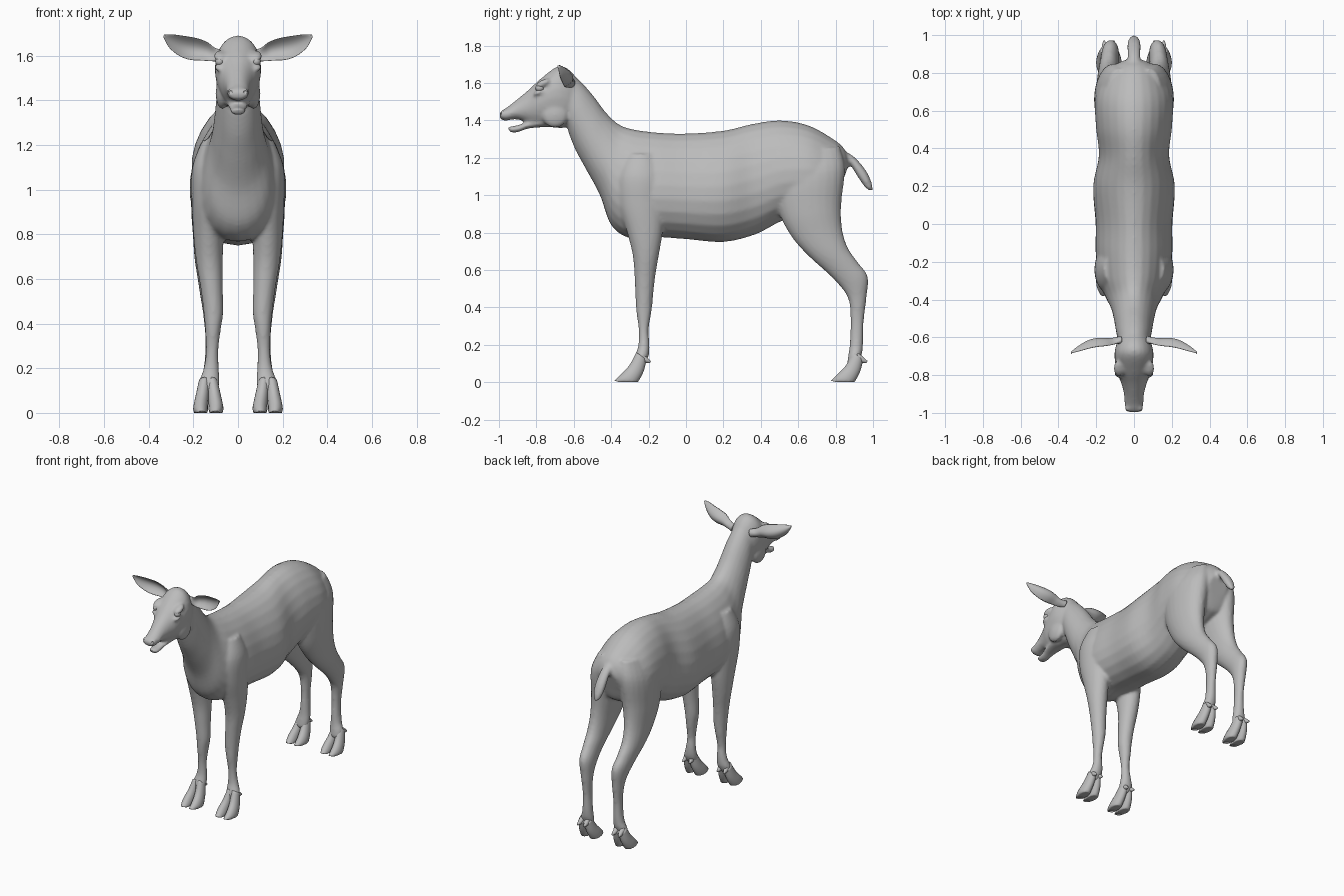
import bpy, bmesh, math
from mathutils import Vector, Matrix

grey = bpy.data.materials.new("plain_grey")
grey.diffuse_color = (0.5, 0.5, 0.5, 1)


def spline(rows, steps):
    """Catmull-Rom interpolation of the section rows."""
    out = []
    for i in range(len(rows) - 1):
        p = [rows[max(0, min(len(rows) - 1, i + k))] for k in (-1, 0, 1, 2)]
        for s in range(steps):
            t = s / steps
            out.append([b + 0.5 * t * (c - a + t * (2*a - 5*b + 4*c - d + t * (3*(b - c) + d - a)))
                        for a, b, c, d in zip(*p)])
    return out + [list(rows[-1])]


def loft(bm, rows, side=1, sides=24, steps=5):
    """Row: edge point A (y, z), edge point B (y, z), centre x, half width, egg shape."""
    rings, made = [], []
    for ay, az, by, bz, cx, w, egg in spline(rows, steps):
        ring = []
        for k in range(sides):
            a = 2 * math.pi * k / sides
            c, s = math.cos(a), math.sin(a)
            x = side * (cx + w * s * (1 - egg * c))
            ring.append(bm.verts.new((x, (ay + by) / 2 + c * (ay - by) / 2,
                                      max(0, (az + bz) / 2 + c * (az - bz) / 2))))
        rings.append(ring)
    for r, q in zip(rings, rings[1:]):
        for k in range(sides):
            j = (k + 1) % sides
            made.append(bm.faces.new((r[k], r[j], q[j], q[k])))
    made += [bm.faces.new(rings[0]), bm.faces.new(rings[-1])]
    bmesh.ops.recalc_face_normals(bm, faces=made)


def ball(bm, centre, size, turn=0):
    m = Matrix.Translation(centre) @ Matrix.Rotation(turn, 4, 'X') @ Matrix.Diagonal((*size, 1))
    bmesh.ops.create_uvsphere(bm, u_segments=20, v_segments=12, radius=1, matrix=m)


def finish(bm, name):
    me = bpy.data.meshes.new(name)
    bm.to_mesh(me)
    bm.free()
    me.materials.append(grey)
    for p in me.polygons:
        p.use_smooth = True
    ob = bpy.data.objects.new(name, me)
    bpy.context.collection.objects.link(ob)
    return ob


# rump, trunk and neck
torso = [(.875, 1.18, .83, 1.05, 0, .07, 0), (.845, 1.25, .80, .97, 0, .13, .1),
         (.78, 1.305, .765, .94, 0, .17, .15), (.65, 1.375, .67, .90, 0, .205, .15),
         (.50, 1.40, .52, .865, 0, .20, .15), (.35, 1.38, .37, .79, 0, .185, .15),
         (.20, 1.345, .20, .75, 0, .215, .15), (0, 1.33, 0, .765, 0, .20, .2),
         (-.15, 1.335, -.15, .775, 0, .20, .2), (-.28, 1.352, -.30, .77, 0, .185, .2),
         (-.36, 1.38, -.40, .84, 0, .15, .2), (-.43, 1.445, -.46, 1.0, 0, .12, .15),
         (-.49, 1.525, -.53, 1.13, 0, .105, .1), (-.55, 1.595, -.59, 1.24, 0, .095, 0),
         (-.61, 1.65, -.63, 1.34, 0, .085, 0)]
# skull and upper muzzle
head = [(-.57, 1.61, -.60, 1.37, 0, .07, 0), (-.63, 1.675, -.66, 1.36, 0, .096, -.05),
        (-.69, 1.687, -.72, 1.362, 0, .103, -.1), (-.78, 1.62, -.79, 1.365, 0, .09, -.1),
        (-.84, 1.565, -.845, 1.385, 0, .068, 0), (-.90, 1.515, -.89, 1.403, 0, .054, .1),
        (-.95, 1.475, -.93, 1.405, 0, .05, .1), (-.985, 1.452, -.965, 1.398, 0, .045, .05),
        (-1.0, 1.435, -.99, 1.405, 0, .028, 0)]
jaw = [(-.74, 1.42, -.74, 1.365, 0, .06, 0), (-.84, 1.395, -.84, 1.357, 0, .045, 0),
       (-.90, 1.374, -.895, 1.338, 0, .036, 0), (-.94, 1.368, -.93, 1.334, 0, .03, 0),
       (-.953, 1.36, -.945, 1.343, 0, .018, 0)]
tail = [(.84, 1.24, .82, 1.17, 0, .035, 0), (.90, 1.205, .873, 1.165, 0, .033, 0),
        (.96, 1.135, .92, 1.095, 0, .036, 0), (.99, 1.075, .955, 1.045, 0, .03, 0),
        (1.0, 1.03, .985, 1.02, 0, .015, 0)]
front_leg = [(-.32, 1.22, -.16, 1.22, .10, .06, 0), (-.365, 1.1, -.12, 1.1, .125, .08, 0),
             (-.36, .95, -.115, .95, .13, .078, 0), (-.315, .80, -.125, .80, .132, .068, 0),
             (-.285, .68, -.145, .68, .128, .06, 0), (-.275, .56, -.165, .56, .118, .05, 0),
             (-.27, .45, -.177, .45, .11, .044, 0), (-.266, .38, -.184, .38, .112, .036, 0),
             (-.253, .28, -.20, .28, .116, .028, 0), (-.255, .20, -.195, .20, .12, .034, 0),
             (-.272, .14, -.20, .14, .128, .046, 0), (-.28, .09, -.225, .09, .132, .04, 0)]
hind_leg = [(.48, 1.22, .82, 1.26, .08, .07, 0), (.46, 1.08, .85, 1.14, .105, .10, 0),
            (.50, .90, .83, .95, .12, .09, 0), (.57, .77, .835, .82, .13, .072, 0),
            (.66, .67, .865, .72, .135, .06, 0), (.76, .58, .92, .64, .132, .05, 0),
            (.835, .50, .972, .565, .125, .045, 0), (.872, .43, .965, .45, .12, .036, 0),
            (.88, .32, .95, .32, .118, .028, 0), (.875, .20, .947, .20, .12, .034, 0),
            (.867, .14, .937, .14, .128, .046, 0), (.86, .09, .91, .09, .132, .04, 0)]

bm = bmesh.new()
for rows in (torso, head, jaw, tail):
    loft(bm, rows)
for s in (1, -1):
    loft(bm, front_leg, s)
    loft(bm, hind_leg, s)
    ball(bm, (s * .08, -.765, 1.598), (.03, .045, .018), .45)    # brow
    ball(bm, (s * .08, -.785, 1.55), (.026, .035, .012), .35)    # lower lid
    ball(bm, (s * .03, -.975, 1.432), (.02, .02, .022))          # nostril wing
    ball(bm, (s * .07, -.70, 1.43), (.03, .07, .07))             # cheek
body = finish(bm, "body")
remesh = body.modifiers.new("blend", 'REMESH')
remesh.mode, remesh.voxel_size, remesh.use_smooth_shade = 'VOXEL', .01, True
soften = body.modifiers.new("soften", 'SMOOTH')
soften.factor, soften.iterations = .5, 5

# hollows for the nostrils
bm = bmesh.new()
for s in (1, -1):
    ball(bm, (s * .034, -.996, 1.436), (.01, .012, .008), .4)
cutter = finish(bm, "nostril_cutter")
cutter.hide_render = True
cutter.hide_set(True)
cut = body.modifiers.new("nostrils", 'BOOLEAN')
cut.operation, cut.object = 'DIFFERENCE', cutter

# cloven hooves and dewclaws
toe = [(-.025, .16, .03, .12, .5, .026, 0), (-.06, .095, .012, .055, .8, .03, 0),
       (-.095, .055, -.018, .0, 1, .033, 0), (-.125, .025, -.035, -.012, 1, .031, 0),
       (-.142, .008, -.07, -.012, .9, .022, 0)]
claw = [(-.0, .16, -.01, .115, .7, .018, 0), (.03, .135, .02, .105, .8, .015, 0),
        (.053, .113, .047, .103, .9, .005, 0)]
for label, y0 in (("front", -.24), ("hind", .918)):
    for s, hand in ((1, "left"), (-1, "right")):
        bm = bmesh.new()
        for rows, gap in ((toe, .034), (claw, .028)):
            for e in (1, -1):
                loft(bm, [(a + y0, b, c + y0, d, .133 + e * gap * f, w, g)
                          for a, b, c, d, f, w, g in rows], s, 16, 4)
        finish(bm, f"{label}_{hand}_hoof")

# cupped leaf ears and eyes; ear row: x, y, z, half height, cup depth
ear = [(.07, -.615, 1.60, .025, .0), (.11, -.615, 1.605, .03, .02), (.15, -.61, 1.62, .042, .035),
       (.20, -.61, 1.63, .049, .04), (.25, -.625, 1.643, .045, .035),
       (.30, -.655, 1.665, .03, .02), (.333, -.682, 1.688, .006, .0)]
for s, hand in ((1, "left"), (-1, "right")):
    bm = bmesh.new()
    rings = []
    for x, y, z, h, cup in spline(ear, 4):
        thick = .006 + .016 * max(0, (.14 - x) / .07)
        ring = []
        for k in range(20):
            a = 2 * math.pi * k / 20
            u = math.cos(a)
            ring.append(bm.verts.new((s * (x - .25 * h * u), y - cup * u * u + thick * math.sin(a),
                                      z + h * u)))
        rings.append(ring)
    for r, q in zip(rings, rings[1:]):
        for k in range(20):
            bm.faces.new((r[k], r[k - 1], q[k - 1], q[k]))
    bm.faces.new(rings[0])
    bm.faces.new(rings[-1])
    bmesh.ops.recalc_face_normals(bm, faces=bm.faces)
    finish(bm, f"{hand}_ear")
    bm = bmesh.new()
    ball(bm, (s * .082, -.782, 1.573), (.02, .024, .02))
    finish(bm, f"{hand}_eye")
